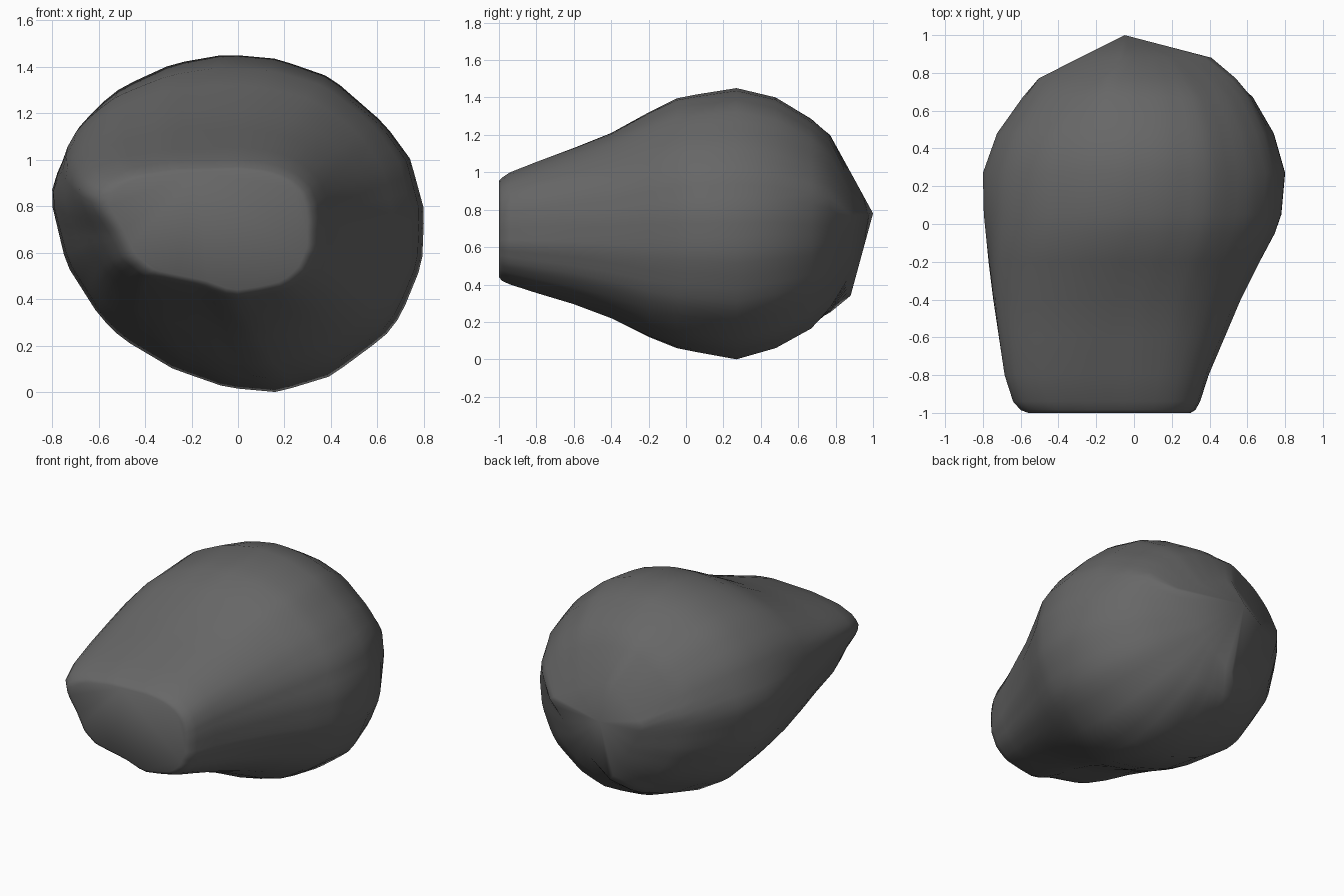
import bpy, bmesh, math
from mathutils import Vector

if "Cube" in bpy.data.objects:
    bpy.data.objects.remove(bpy.data.objects["Cube"])

N = 64

# Cross-section outlines (x, z): blunt snout end, widest girth, and faceted back cap
SNOUT = [(0.34, 0.75), (0.335, 0.62), (0.29, 0.52), (0.21, 0.455), (0.1, 0.43), (-0.03, 0.41),
         (-0.17, 0.46), (-0.42, 0.51), (-0.51, 0.58), (-0.57, 0.7), (-0.63, 0.79), (-0.66, 0.86),
         (-0.62, 0.92), (-0.5, 0.97), (-0.3, 1.0), (0.0, 1.01), (0.13, 0.995), (0.23, 0.96),
         (0.3, 0.9), (0.33, 0.83)]
GIRTH = [(0.8, 0.78), (0.79, 0.55), (0.7, 0.33), (0.63, 0.24), (0.4, 0.07), (0.17, 0),
         (-0.05, 0.02), (-0.28, 0.1), (-0.5, 0.23), (-0.6, 0.33), (-0.74, 0.55),
         (-0.8, 0.8), (-0.8, 0.89), (-0.7, 1.12), (-0.6, 1.23), (-0.5, 1.31),
         (-0.28, 1.41), (-0.05, 1.45), (0.17, 1.43), (0.4, 1.35), (0.63, 1.15), (0.74, 1.0)]
CAP = [(0.42, 0.78), (-0.05, 0.33), (-0.3, 0.78), (-0.05, 1.02)]

# y, x min, x max, z min, z max, share of cap outline
RINGS = [(-1.0, -0.56, 0.30, 0.44, 0.955, 0), (-0.985, -0.60, 0.325, 0.42, 0.97, 0),
         (-0.94, -0.64, 0.35, 0.40, 1.0, 0), (-0.8, -0.685, 0.395, 0.355, 1.055, 0),
         (-0.6, -0.715, 0.48, 0.295, 1.13, 0), (-0.4, -0.745, 0.565, 0.22, 1.21, 0),
         (-0.2, -0.77, 0.665, 0.12, 1.32, 0), (-0.05, -0.785, 0.745, 0.06, 1.395, 0),
         (0.05, -0.795, 0.78, 0.04, 1.415, 0),
         (0.27, -0.8, 0.8, 0.0, 1.45, 0), (0.48, -0.725, 0.74, 0.06, 1.4, 0),
         (0.67, -0.59, 0.63, 0.165, 1.285, 0.1), (0.77, -0.505, 0.54, 0.25, 1.2, 0.3),
         (0.88, -0.29, 0.41, 0.34, 1.0, 0.85)]


def unit_outline(pts):
    """Scale an outline to -1..1 and resample it at N even angles."""
    xs, zs = zip(*pts)
    cx, cz = (min(xs) + max(xs)) / 2, (min(zs) + max(zs)) / 2
    hx, hz = (max(xs) - min(xs)) / 2, (max(zs) - min(zs)) / 2
    p = [Vector(((x - cx) / hx, (z - cz) / hz)) for x, z in pts]
    out = []
    for i in range(N):
        a = 2 * math.pi * i / N
        d = Vector((math.cos(a), math.sin(a)))
        best = 0
        for j, u in enumerate(p):
            e = p[(j + 1) % len(p)] - u
            den = d.x * e.y - d.y * e.x
            if abs(den) < 1e-9:
                continue
            r = (u.x * e.y - u.y * e.x) / den
            s = (u.x * d.y - u.y * d.x) / den
            if -1e-6 <= s <= 1 + 1e-6:
                best = max(best, r)
        out.append(d * best)
    return out


snout, girth, cap = unit_outline(SNOUT), unit_outline(GIRTH), unit_outline(CAP)
bm = bmesh.new()
loops = []
for y, x0, x1, z0, z1, c in RINGS:
    t = min(1, max(0, (y + 0.95) / 1.1))
    shape = [a.lerp(b, t).lerp(k, c) for a, b, k in zip(snout, girth, cap)]
    # Stretch each blended outline so it fills its ring's bounds exactly
    u0, u1 = min(p.x for p in shape), max(p.x for p in shape)
    v0, v1 = min(p.y for p in shape), max(p.y for p in shape)
    loops.append([bm.verts.new((x0 + (p.x - u0) / (u1 - u0) * (x1 - x0), y,
                                z0 + (p.y - v0) / (v1 - v0) * (z1 - z0))) for p in shape])

# Skin, flat front end and pointed back
for a, b in zip(loops, loops[1:]):
    for i in range(N):
        j = (i + 1) % N
        bm.faces.new((a[i], a[j], b[j], b[i]))
bm.faces.new(loops[0])
tip = bm.verts.new((-0.05, 1.0, 0.78))
for i in range(N):
    bm.faces.new((loops[-1][i], loops[-1][(i + 1) % N], tip))
bmesh.ops.recalc_face_normals(bm, faces=bm.faces)

mesh = bpy.data.meshes.new("rounded_body")
bm.to_mesh(mesh)
bm.free()
body = bpy.data.objects.new("rounded_body", mesh)
bpy.context.collection.objects.link(body)

# Dark grey surface
dark = bpy.data.materials.new("dark_grey")
dark.diffuse_color = (0.135, 0.135, 0.135, 1)
dark.use_nodes = True
dark.node_tree.nodes["Principled BSDF"].inputs["Base Color"].default_value = dark.diffuse_color
mesh.materials.append(dark)

bpy.context.view_layer.objects.active = body
body.select_set(True)
bpy.ops.object.shade_smooth_by_angle(angle=math.radians(50))
